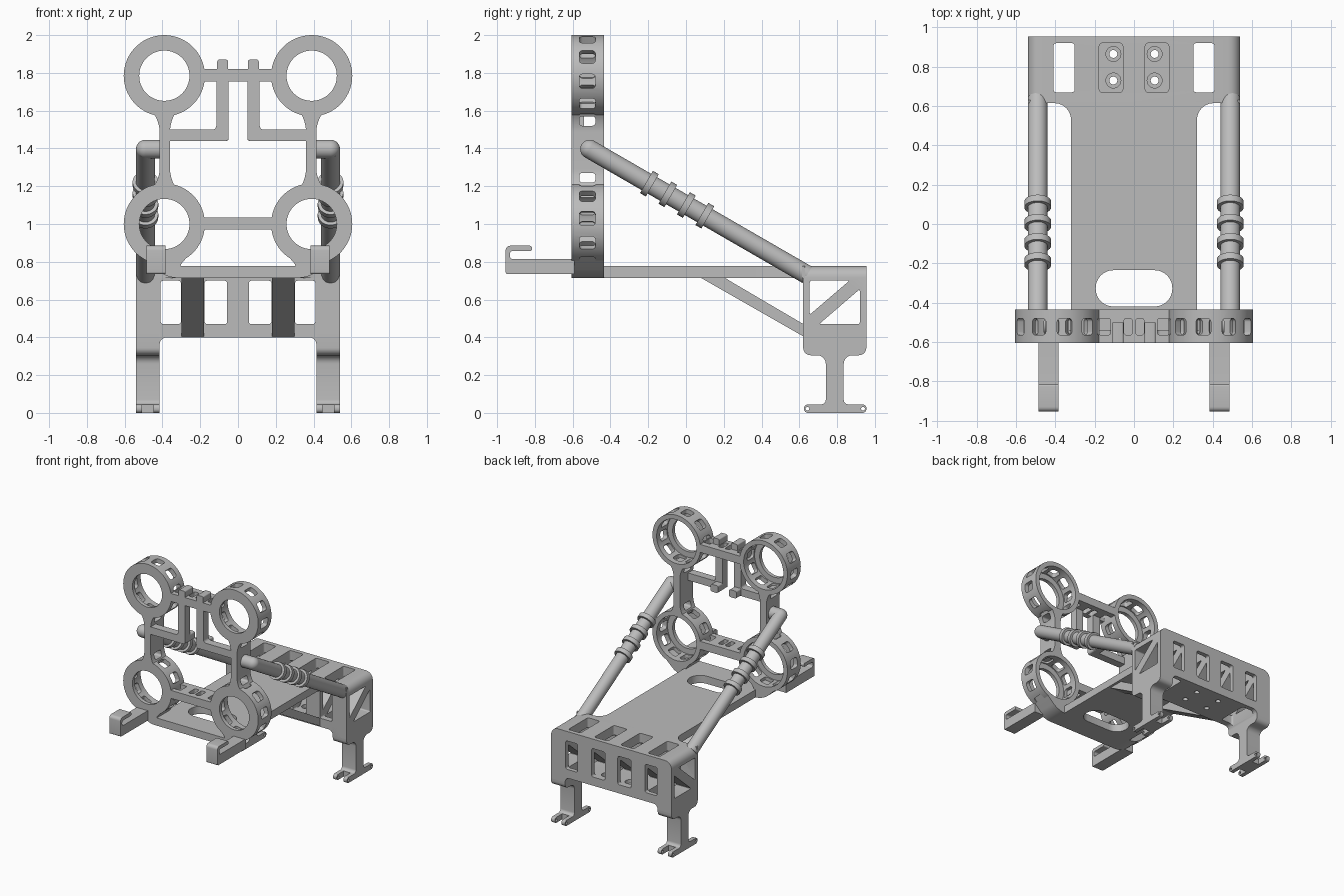
import bpy, bmesh, math
from mathutils import Vector, Matrix

if "Cube" in bpy.data.objects:
    bpy.data.objects.remove(bpy.data.objects["Cube"], do_unlink=True)

GREY = (0.5, 0.5, 0.5, 1)
mat = bpy.data.materials.new("matte grey")
mat.use_nodes = True
mat.diffuse_color = GREY
mat.node_tree.nodes["Principled BSDF"].inputs["Base Color"].default_value = GREY
parts = []


def finish(name, bm):
    bmesh.ops.recalc_face_normals(bm, faces=bm.faces)
    me = bpy.data.meshes.new(name)
    bm.to_mesh(me)
    bm.free()
    me.materials.append(mat)
    ob = bpy.data.objects.new(name, me)
    bpy.context.collection.objects.link(ob)
    parts.append(ob)
    return ob


def rounded(points, steps=6):
    """Fillet every corner given as (u, v, radius)."""
    out = []
    for i, p in enumerate(points):
        c = Vector(p[:2])
        if len(p) < 3:
            out.append(c)
            continue
        a = Vector(points[i - 1][:2]) - c
        b = Vector(points[(i + 1) % len(points)][:2]) - c
        a, b = c + a.normalized() * p[2], c + b.normalized() * p[2]
        h, k = a.lerp(c, .55), b.lerp(c, .55)
        for j in range(steps + 1):
            t = j / steps
            s = 1 - t
            out.append(a * s**3 + h * 3*s*s*t + k * 3*s*t*t + b * t**3)
    return out


def prism(name, points, axis, lo, hi):
    place = {"x": lambda u, v, w: (w, u, v), "y": lambda u, v, w: (u, w, v),
             "z": lambda u, v, w: (u, v, w)}[axis]
    bm = bmesh.new()
    face = bm.faces.new([bm.verts.new(place(p.x, p.y, lo)) for p in rounded(points)])
    ext = bmesh.ops.extrude_face_region(bm, geom=[face])["geom"]
    move = Vector(place(0, 0, hi - lo))
    bmesh.ops.translate(bm, vec=move, verts=[v for v in ext if isinstance(v, bmesh.types.BMVert)])
    return finish(name, bm)


def slab(name, axis, u, v, w, r=0.0):
    """Box with the four edges along axis rounded."""
    corners = [(u[0], v[0]), (u[1], v[0]), (u[1], v[1]), (u[0], v[1])]
    return prism(name, [c + (r,) if r else c for c in corners], axis, *w)


def rod(name, a, b, r, sides=32):
    a, b = Vector(a), Vector(b)
    bm = bmesh.new()
    turn = (b - a).to_track_quat("Z", "Y").to_matrix().to_4x4()
    bmesh.ops.create_cone(bm, cap_ends=True, segments=sides, radius1=r, radius2=r,
                          depth=(b - a).length, matrix=Matrix.Translation((a + b) / 2) @ turn)
    return finish(name, bm)


def cut(ob, *cutters):
    for c in cutters:
        c.hide_render = True
        m = ob.modifiers.new("cut", "BOOLEAN")
        m.operation, m.solver, m.object = "DIFFERENCE", "EXACT", c
        dg = bpy.context.evaluated_depsgraph_get()
        me = bpy.data.meshes.new_from_object(ob.evaluated_get(dg))
        ob.modifiers.clear()
        ob.data = me
        parts.remove(c)
        bpy.data.objects.remove(c, do_unlink=True)
    return ob


FRONT, BACK = -.605, -.435
SLOT = (-.565, -.48)
RX, TOP_Z, LOW_Z = .39, 1.785, 1.0


def ring(name, z, phase):
    # stepped lathe profile spun about the y direction
    bm = bmesh.new()
    outline = [(.133, FRONT), (.215, FRONT), (.215, BACK), (.178, BACK), (.178, -.575), (.133, -.575)]
    n = 60
    loops = []
    for i in range(n):
        a = math.tau * i / n
        loops.append([bm.verts.new((RX + r * math.cos(a), y, z + r * math.sin(a))) for r, y in outline])
    for i in range(n):
        p, q = loops[i], loops[(i + 1) % n]
        for j in range(len(outline)):
            k = (j + 1) % len(outline)
            bm.faces.new((p[j], p[k], q[k], q[j]))
    ob = finish(name, bm)
    # ten rounded windows through the rim
    for i in range(10):
        c = slab("window_cutter", "x", SLOT, (-.038, .038), (.15, .25), .018)
        a = math.radians(phase + 36 * i)
        c.data.transform(Matrix.Translation((RX, 0, z)) @ Matrix.Rotation(-a, 4, "Y"))
        cut(ob, c)
    return ob


# ---- parts of the left half, mirrored afterwards ----
ring("left_upper_ring", TOP_Z, -8)
ring("left_lower_ring", LOW_Z, 8)

strut = prism("left_ring_strut", [(.33, 1.192), (.36, 1.25, .04), (.36, 1.53, .04), (.33, 1.592),
                                  (.45, 1.592), (.415, 1.53, .04), (.415, 1.25, .04), (.45, 1.192)],
              "y", FRONT, BACK)
cut(strut, *[slab("slot_cutter", "x", SLOT, z, (.2, .6), .015) for z in ((1.22, 1.27), (1.52, 1.57))])

foot_plate = prism("left_ring_support", [(.29, .715), (.385, .715, .06), (.548, .868), (.39, .95),
                                         (.265, .83), (.31, .778, .02)], "y", FRONT, BACK)
cut(foot_plate, rod("bore_cutter", (RX, -.8, LOW_Z), (RX, -.2, LOW_Z), .205, 60))

# hanging bracket between the upper rings
prism("left_hanging_bracket", [(.05, 1.80), (.05, 1.44, .015), (.37, 1.44), (.37, 1.50),
                               (.115, 1.50, .02), (.115, 1.80)], "y", FRONT, -.54)
slab("left_bracket_lip", "y", (.05, .115), (1.44, 1.50), (-.56, -.48), .012)
slab("left_bracket_tab", "y", (.053, .11), (1.78, 1.87), (FRONT, -.5), .01)

# front hook arm
prism("left_hook_arm", [(-.59, .735), (-.955, .735, .012), (-.955, .885, .025), (-.815, .885, .012),
                        (-.815, .857, .01), (-.932, .857, .014), (-.932, .815, .014), (-.59, .815)],
      "x", .385, .485)

# diagonal tube with elbow and collars
start = Vector((.49, -.51, 1.396))
along = Vector((0, math.cos(math.radians(30)), -.5))
rod("left_diagonal_tube", start, start + along * 1.33, .05)
rod("left_tube_stub", (.40, start.y, start.z), start, .05)
bm = bmesh.new()
bmesh.ops.create_uvsphere(bm, u_segments=32, v_segments=16, radius=.05, matrix=Matrix.Translation(start))
finish("left_tube_elbow", bm)
for i in range(4):
    mid = start + along * (.365 + .113 * i)
    rod(f"left_tube_collar_{i + 1}", mid - along * .018, mid + along * .018, .068)

# brace under the deck
prism("left_deck_brace", [(.07, .72), (.20, .72), (.23, .70, .015), (.63, .465), (.63, .40)], "x", .18, .30)

# leg with forked foot
leg = prism("left_leg", [(.62, .44), (.62, .305, .04), (.74, .305, .045), (.74, .045, .025),
                         (.625, .045, .02), (.625, 0, .02), (.955, 0, .02), (.955, .045, .02),
                         (.835, .045, .025), (.835, .305, .045), (.955, .305, .04), (.955, .44)],
            "x", .415, .54)
for y in ((.55, .715), (.86, 1.02)):
    cut(leg, slab("fork_cutter", "x", y, (-.1, .1), (.447, .507)))
for y in (.643, .937):
    cut(leg, rod("pin_cutter", (.3, y, .022), (.7, y, .022), .01, 16))

# mirror to the right
for ob in list(parts):
    bm = bmesh.new()
    bm.from_mesh(ob.data)
    bmesh.ops.scale(bm, vec=(-1, 1, 1), verts=bm.verts)
    finish(ob.name.replace("left", "right"), bm)

# ---- central parts ----
for name, z in (("upper_crossbar", (1.755, 1.82)), ("lower_crossbar", (.97, 1.035))):
    bar = slab(name, "y", (-.19, .19), z, (FRONT, BACK))
    for u in ((-.18, -.12), (-.05, -.01), (.01, .05), (.12, .18)):
        cut(bar, slab("slot_cutter", "z", u, SLOT, (z[0] - .1, z[1] + .1), .012))

half = [(.32, FRONT), (.32, .615, .085), (.54, .615), (.54, .63)]
deck = prism("deck", half + [(-p[0],) + p[1:] for p in reversed(half)], "z", .715, .777)
cut(deck, slab("handle_cutter", "z", (-.195, .195), (-.42, -.235), (.6, .9), .09))

# rear housing: arched block opened from the sides, top and back
half = [(.54, .777, .06), (.54, .36), (.415, .36), (.415, .40, .038)]
housing = prism("rear_housing", half + [(-p[0],) + p[1:] for p in reversed(half)], "y", .62, .955)
for tri in ([(.655, .70, .01), (.655, .52, .01), (.865, .70, .01)],
            [(.705, .47, .01), (.92, .47, .01), (.92, .655, .01)]):
    cut(housing, prism("truss_cutter", tri, "x", -.7, .7))
for s in (-1, 1):
    for u, floor in (((.057, .177), .47), ((.302, .41), .2)):
        u = sorted((s * u[0], s * u[1]))
        cut(housing, slab("top_cutter", "z", u, (.67, .92), (floor, .9), .015))
        cut(housing, slab("back_cutter", "y", u, (.47, .70), (.5, 1.1), .015))
    for y in (.73, .865):
        x = s * .105
        cut(housing, rod("screw_cutter", (x, y, .3), (x, y, .55), .02, 20))
        cut(housing, rod("bore_cutter", (x, y, .44), (x, y, .55), .038, 24))

for ob in parts:
    ob.data.shade_smooth()
    ob.data.set_sharp_from_angle(angle=math.radians(30))
